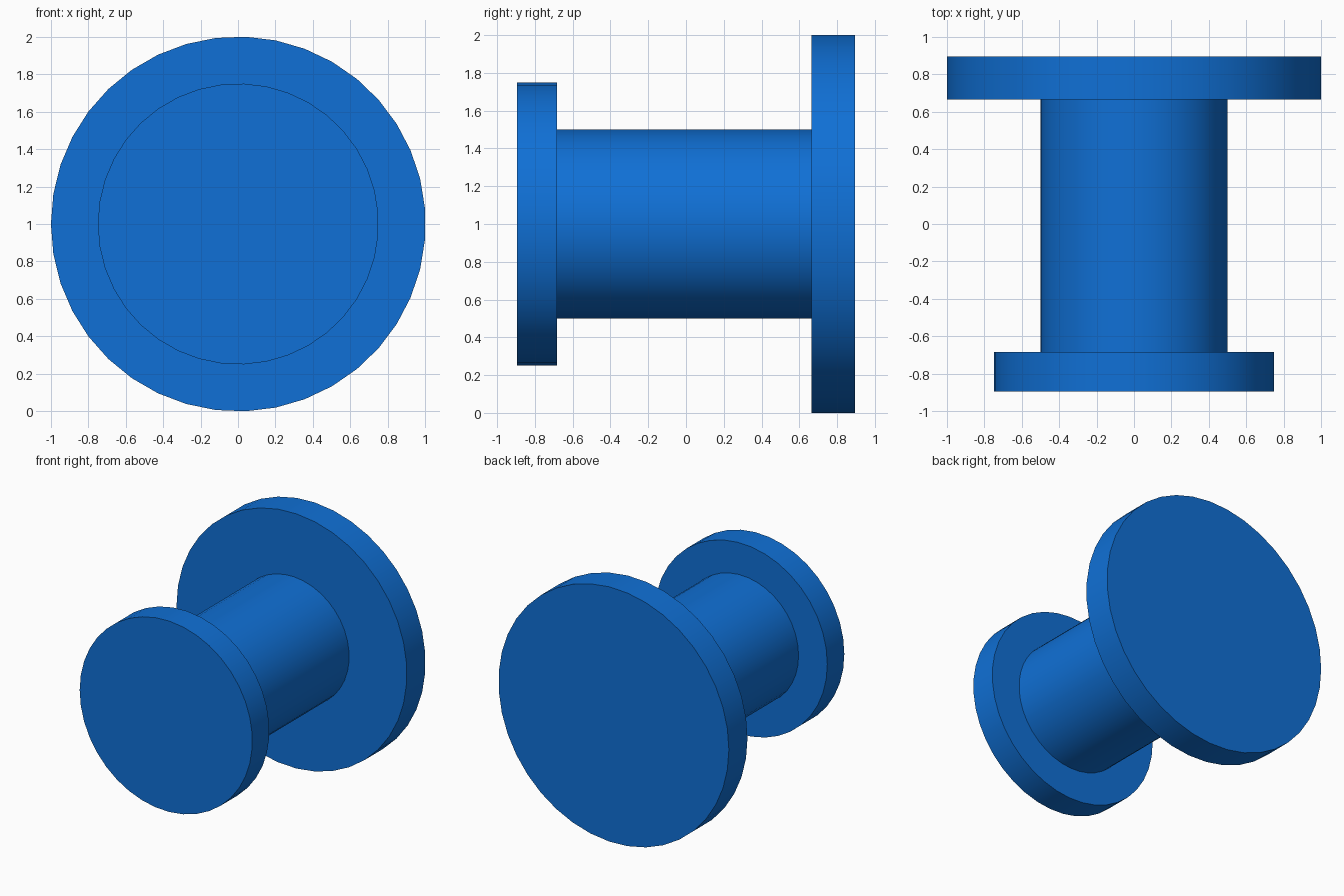
import bpy, bmesh, math
from mathutils import Matrix

if "Cube" in bpy.data.objects:
    bpy.data.objects.remove(bpy.data.objects["Cube"], do_unlink=True)

SEGMENTS = 39
CENTRE_Z = 1.0

blue = bpy.data.materials.new("blue")
blue.use_nodes = True
colour = (0.005, 0.162, 0.67, 1.0)
blue.diffuse_color = colour
blue.node_tree.nodes["Principled BSDF"].inputs["Base Color"].default_value = colour


def disc(name, radius, y0, y1):
    """Capped cylinder lying along y, from y0 to y1."""
    place = (Matrix.Translation((0.0016 * radius, (y0 + y1) / 2, CENTRE_Z))
             @ Matrix.Rotation(math.radians(90), 4, 'X')
             @ Matrix.Rotation(math.radians(90), 4, 'Z'))
    bm = bmesh.new()
    bmesh.ops.create_cone(bm, cap_ends=True, segments=SEGMENTS, radius1=radius,
                          radius2=radius, depth=y1 - y0, matrix=place)
    mesh = bpy.data.meshes.new(name)
    bm.to_mesh(mesh)
    bm.free()
    mesh.materials.append(blue)
    obj = bpy.data.objects.new(name, mesh)
    bpy.context.collection.objects.link(obj)
    return obj


# Small front flange, shaft and large back flange; the shaft ends sit inside the flanges
parts = [
    disc("front_flange", 0.75, -0.895, -0.684),
    disc("shaft", 0.5, -0.72, 0.70),
    disc("back_flange", 1.0008, 0.664, 0.895),
]

# Smooth round sides with sharp rims
bpy.ops.object.select_all(action='DESELECT')
for part in parts:
    part.select_set(True)
bpy.context.view_layer.objects.active = parts[0]
bpy.ops.object.shade_smooth_by_angle(angle=math.radians(30))
